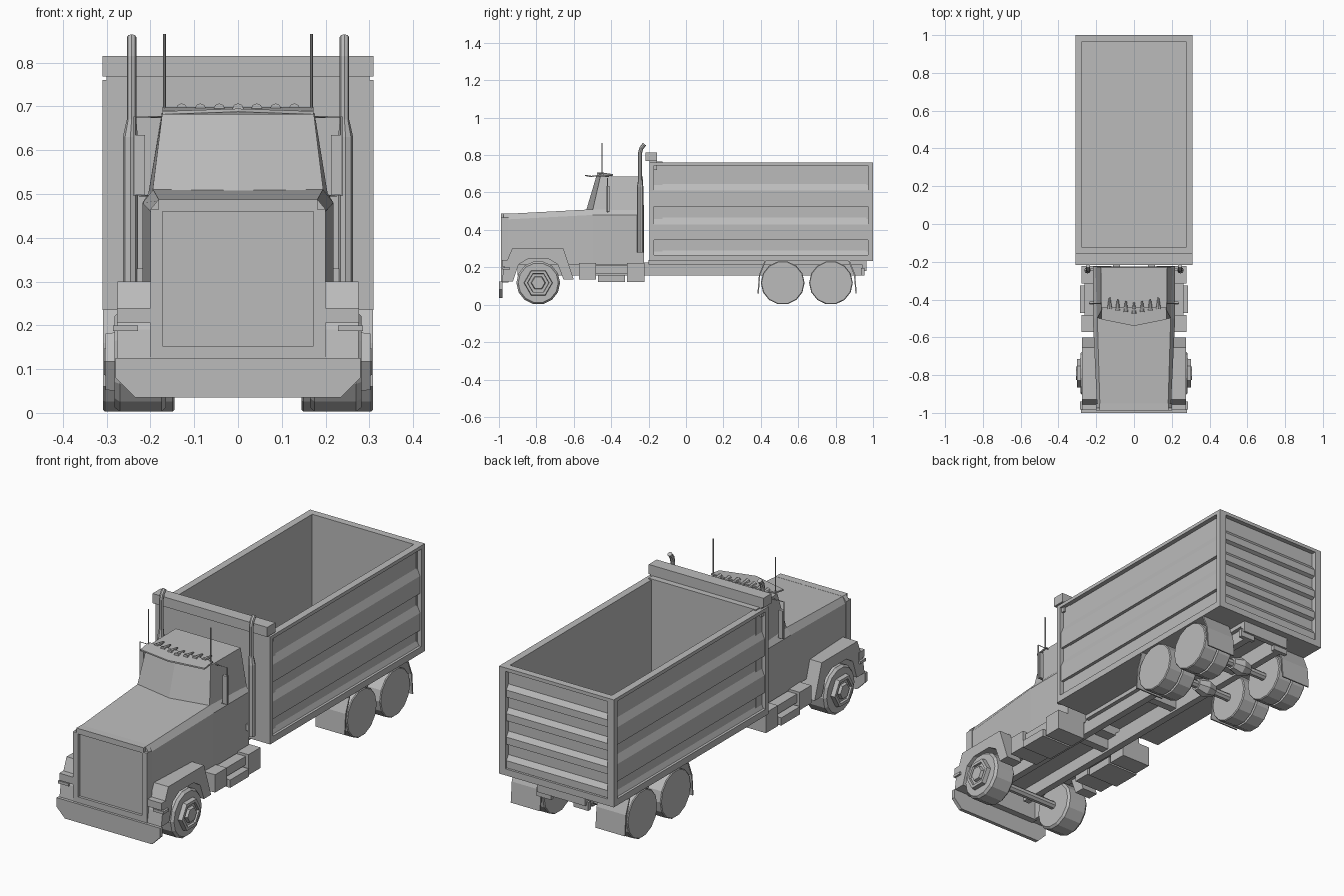
import bpy, bmesh, math
from mathutils import Vector

if "Cube" in bpy.data.objects:
    bpy.data.objects.remove(bpy.data.objects["Cube"], do_unlink=True)

grey = bpy.data.materials.new("plain grey")
grey.use_nodes = True
grey.diffuse_color = (0.5, 0.5, 0.5, 1)
grey.node_tree.nodes["Principled BSDF"].inputs["Base Color"].default_value = (0.5, 0.5, 0.5, 1)


def finish(name, bm, mirror=False):
    bmesh.ops.recalc_face_normals(bm, faces=bm.faces)
    mesh = bpy.data.meshes.new(name)
    bm.to_mesh(mesh)
    bm.free()
    mesh.materials.append(grey)
    obj = bpy.data.objects.new(name, mesh)
    bpy.context.collection.objects.link(obj)
    if mirror:
        obj.modifiers.new("both_sides", "MIRROR")
    return obj


def loft(name, rings, mirror=False):
    """Skin a list of matching rings and cap both ends."""
    bm = bmesh.new()
    loops = [[bm.verts.new(p) for p in ring] for ring in rings]
    n = len(loops[0])
    for a, b in zip(loops, loops[1:]):
        for i in range(n):
            j = (i + 1) % n
            bm.faces.new((a[i], a[j], b[j], b[i]))
    bm.faces.new(loops[0])
    bm.faces.new(loops[-1])
    return finish(name, bm, mirror)


def side_prism(name, yz, x0, x1, mirror=False):
    return loft(name, [[(x, y, z) for y, z in yz] for x in (x0, x1)], mirror)


def front_prism(name, xz, y0, y1, mirror=False):
    return loft(name, [[(x, y, z) for x, z in xz] for y in (y0, y1)], mirror)


def box(name, x, y, z, mirror=False):
    ring = [(x[0], z[0]), (x[1], z[0]), (x[1], z[1]), (x[0], z[1])]
    return front_prism(name, ring, y[0], y[1], mirror)


def disc_stack(name, steps, y, z, sides, mirror=True):
    """Turned shape about the x axis from (x, radius) steps."""
    turn = [2 * math.pi * (i + 0.5) / sides for i in range(sides)]
    return loft(name, [[(x, y + r * math.sin(a), z + r * math.cos(a)) for a in turn]
                       for x, r in steps], mirror)


def tube(name, path, radii, sides=8, mirror=True):
    pts = [Vector(p) for p in path]
    rings = []
    for i, p in enumerate(pts):
        d = (pts[min(i + 1, len(pts) - 1)] - pts[max(i - 1, 0)]).normalized()
        u = d.orthogonal().normalized()
        if abs(d.x) < 0.9:
            u = (Vector((1, 0, 0)) - d * d.x).normalized()
        v = d.cross(u)
        rings.append([p + radii[i] * (math.cos(t) * u + math.sin(t) * v)
                      for t in [2 * math.pi * k / sides for k in range(sides)]])
    return loft(name, rings, mirror)


def symmetric(half):
    return half + [(-x, z) for x, z in reversed(half)]


# Dump bed: walls, floor and raised frame
box("bed_floor", (-0.29, 0.29), (-0.19, 0.99), (0.235, 0.265))
box("bed_front_wall", (-0.29, 0.29), (-0.195, -0.125), (0.235, 0.765))
box("bed_side_wall", (0.275, 0.287), (-0.19, 0.99), (0.235, 0.76), True)
box("tailgate_wall", (-0.29, 0.29), (0.965, 0.977), (0.235, 0.76))
box("headboard_lip", (-0.31, 0.31), (-0.217, -0.155), (0.768, 0.815))
box("headboard_panel", (-0.3, 0.3), (-0.195, -0.155), (0.72, 0.77))
for label, z in (("top", (0.743, 0.76)), ("bottom", (0.235, 0.267))):
    box("bed_side_rail_" + label, (0.275, 0.31), (-0.195, 1.0), z, True)
    box("tailgate_rail_" + label, (-0.3, 0.3), (0.965, 1.0), z)
box("bed_front_post", (0.275, 0.31), (-0.195, -0.172), (0.24, 0.76), True)
box("bed_rear_post", (0.275, 0.31), (0.972, 1.0), (0.24, 0.76), True)

# Pressed ribs on the bed sides and tailgate
for i, top in enumerate((0.655, 0.475, 0.3)):
    low = max(top - 0.13, 0.262)
    front_prism(f"bed_side_rib_{i}", [(0.283, top), (0.303, top - 0.045),
                (0.303, low), (0.283, low)], -0.18, 0.98, True)
for i in range(4):
    top = 0.68 - 0.115 * i
    side_prism(f"tailgate_rib_{i}", [(0.972, top), (0.994, top - 0.03),
               (0.994, top - 0.065), (0.972, top - 0.075)], -0.285, 0.285)

# Chassis
box("frame_rail", (0.075, 0.11), (-0.9, 0.95), (0.155, 0.225), True)
box("bed_subframe", (0.075, 0.13), (-0.2, 0.96), (0.215, 0.24), True)
for i, y in enumerate((-0.3, 0.2, 0.65)):
    box(f"cross_member_{i}", (-0.09, 0.09), (y - 0.02, y + 0.02), (0.165, 0.215))
box("rear_cross_bar", (-0.13, 0.13), (0.94, 0.965), (0.18, 0.235))
box("rear_light_box", (0.06, 0.14), (0.935, 0.955), (0.155, 0.195), True)

# Wheels and axles
R, WZ = 0.117, 0.117
for i, y in enumerate((0.517, 0.775)):
    disc_stack(f"rear_dual_wheel_{i}", [(0.145, R - 0.004), (0.15, R), (0.222, R), (0.224, R - 0.015),
               (0.23, R - 0.015), (0.232, R), (0.304, R), (0.308, R - 0.004)], y, WZ, 14)
    disc_stack(f"rear_axle_{i}", [(-0.16, 0.02), (0.16, 0.02)], y, WZ, 8, False)
    disc_stack(f"differential_{i}", [(-0.05, 0.03), (0, 0.045), (0.05, 0.03)], y, WZ, 8, False)
disc_stack("front_wheel", [(0.165, R - 0.01), (0.175, R), (0.27, R), (0.282, R - 0.01)], -0.79, WZ, 14)
disc_stack("front_hub_rim", [(0.275, 0.078), (0.303, 0.074), (0.303, 0.058), (0.292, 0.056)], -0.79, WZ, 6)
disc_stack("front_hub_cap", [(0.275, 0.045), (0.306, 0.035)], -0.79, WZ, 6)
disc_stack("front_axle", [(-0.18, 0.02), (0.18, 0.02)], -0.79, WZ, 8, False)

# Bent mud flaps before and behind the rear wheels
for label, mid, way in (("front", 0.42, -1), ("rear", 0.875, 1)):
    path = [(0, 0.235), (0.03, 0.16), (0.038, 0.06)]
    outer = [(mid + way * y, z) for y, z in path]
    inner = [(y - way * 0.007, z) for y, z in reversed(outer)]
    side_prism("mud_flap_" + label, outer + inner, 0.15, 0.308, True)

# Hood and lower cab as one lofted body
sections = [(-0.975, 0.195, 0.455, 0.18, 0.485), (-0.5, 0.218, 0.48, 0.194, 0.51),
            (-0.225, 0.218, 0.48, 0.2, 0.51)]
loft("hood_and_cab_body", [[(x, y, z) for x, z in symmetric([(w, 0.215), (w, s), (t, h)])]
                          for y, w, s, t, h in sections])

# Radiator surround with recessed panel
shell = symmetric([(0.2, 0.12), (0.2, 0.465), (0.182, 0.487)])
front_prism("radiator_back", shell, -0.975, -0.95)
for label, x, z in (("top", (-0.182, 0.182), (0.46, 0.487)), ("bottom", (-0.2, 0.2), (0.12, 0.153))):
    box("grille_frame_" + label, x, (-0.988, -0.974), z)
box("grille_frame_side", (0.172, 0.2), (-0.988, -0.974), (0.12, 0.465), True)
front_prism("front_bumper", symmetric([(0.235, 0.035), (0.28, 0.08), (0.28, 0.125)]), -1.0, -0.982)

# Front fenders, lamps
arch = [(-0.985, 0.125), (-0.975, 0.19), (-0.93, 0.3), (-0.655, 0.3), (-0.6, 0.135),
        (-0.655, 0.135), (-0.685, 0.215), (-0.735, 0.245), (-0.845, 0.245), (-0.895, 0.215),
        (-0.925, 0.125)]
side_prism("front_fender", arch, 0.19, 0.275, True)
box("headlight", (0.2, 0.276), (-0.985, -0.94), (0.205, 0.24), True)
box("turn_signal", (0.228, 0.285), (-0.982, -0.94), (0.187, 0.2), True)

# Tool boxes and cab steps
box("battery_box", (0.12, 0.277), (-0.572, -0.482), (0.135, 0.222), True)
box("rear_tool_box", (0.12, 0.277), (-0.315, -0.222), (0.122, 0.222), True)
box("lower_step", (0.12, 0.287), (-0.47, -0.325), (0.122, 0.16), True)
box("upper_step", (0.12, 0.262), (-0.482, -0.315), (0.168, 0.21), True)

# Greenhouse with split windshield
low = [(0, -0.535), (0.196, -0.5), (0.205, -0.225), (-0.205, -0.225), (-0.196, -0.5)]
high = [(0, -0.48), (0.173, -0.458), (0.175, -0.23), (-0.175, -0.23), (-0.173, -0.458)]
loft("cab_upper", [[(x, y, 0.5) for x, y in low], [(x, y, 0.685) for x, y in high]])
visor = [(0, -0.54, 0.688), (0.173, -0.505, 0.682), (0.173, -0.44, 0.692),
         (-0.173, -0.44, 0.692), (-0.173, -0.505, 0.682)]
loft("sun_visor", [visor, [(x, y, z + 0.007) for x, y, z in visor]])

# Marker lights in a shallow V, antennas
for i in range(7):
    x = (i - 3) * 0.043
    y = -0.475 + abs(x) * 0.2
    tube(f"roof_light_{i}", [(x, y, 0.694), (x, y + 0.06, 0.694)], [0.013, 0.004], 8, False)
tube("antenna", [(0.168, -0.45, 0.68), (0.168, -0.45, 0.865)], [0.003, 0.003], 6)

# Side mirrors on rod brackets
box("mirror", (0.213, 0.235), (-0.425, -0.41), (0.498, 0.635), True)
tube("mirror_bracket", [(0.17, -0.42, 0.676), (0.236, -0.42, 0.676), (0.236, -0.42, 0.496),
                        (0.19, -0.42, 0.496)], [0.003] * 4, 6)

# Exhaust stacks with swept tips
tube("exhaust_stack", [(0.246, -0.245, 0.28), (0.246, -0.245, 0.63), (0.243, -0.245, 0.67),
                       (0.243, -0.245, 0.815), (0.243, -0.238, 0.838), (0.243, -0.222, 0.858)],
     [0.017, 0.017, 0.011, 0.011, 0.011, 0.011])
box("exhaust_mount", (0.2, 0.24), (-0.25, -0.235), (0.3, 0.33), True)
